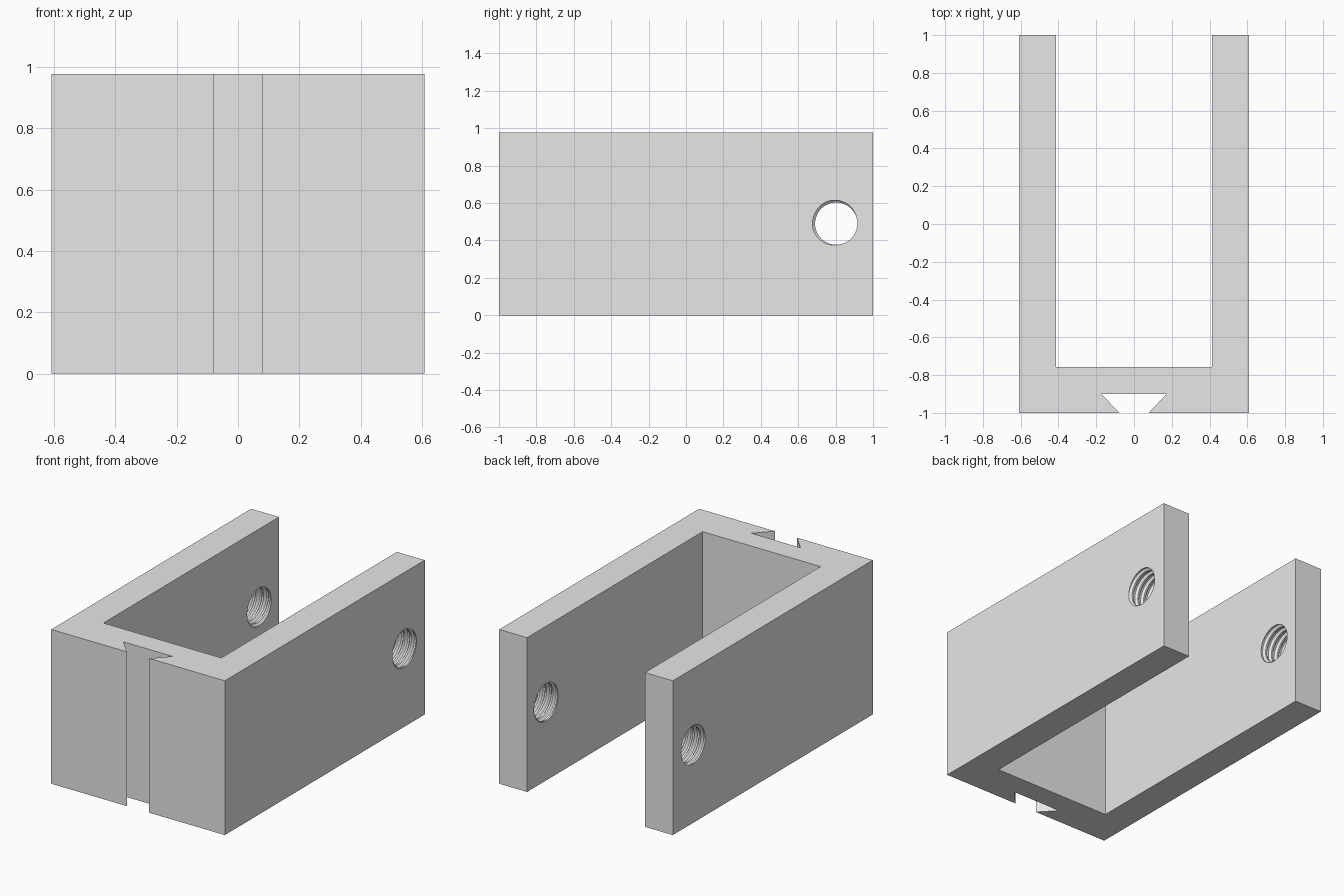
import bpy
import bmesh
from math import cos, sin, tau, radians

cube = bpy.data.objects.get("Cube")
if cube:
    bpy.data.objects.remove(cube, do_unlink=True)

HEIGHT = 0.977
OUTER, INNER = 0.608, 0.413
HOLE_Y, HOLE_Z = 0.803, 0.49
MINOR, MAJOR, PITCH = 0.113, 0.127, 0.045
SEGMENTS, TURNS = 48, 9

grey = bpy.data.materials.new("plain_grey")
grey.use_nodes = True
grey.diffuse_color = (0.8, 0.8, 0.8, 1)
grey.node_tree.nodes["Principled BSDF"].inputs["Base Color"].default_value = (0.8, 0.8, 0.8, 1)


def make_object(name, bm):
    bmesh.ops.recalc_face_normals(bm, faces=bm.faces)
    mesh = bpy.data.meshes.new(name)
    bm.to_mesh(mesh)
    bm.free()
    mesh.materials.append(grey)
    obj = bpy.data.objects.new(name, mesh)
    bpy.context.collection.objects.link(obj)
    return obj


def make_bracket():
    # Half of the U-shaped outline with its dovetail slot, then mirrored
    half = [(0.172, -0.9), (0.078, -1), (OUTER, -1), (OUTER, 1), (INNER, 1), (INNER, -0.757)]
    outline = half + [(-x, y) for x, y in reversed(half)]
    bm = bmesh.new()
    face = bm.faces.new([bm.verts.new((x, y, 0)) for x, y in outline])
    extruded = bmesh.ops.extrude_face_region(bm, geom=[face])
    top = [g for g in extruded["geom"] if isinstance(g, bmesh.types.BMVert)]
    bmesh.ops.translate(bm, verts=top, vec=(0, 0, HEIGHT))
    return make_object("clevis_bracket", bm)


def make_tap(name, start):
    # Closed screw-shaped solid whose edges follow the thread helix
    bm = bmesh.new()
    radii = (MINOR, MAJOR, MAJOR, MINOR)
    rows = 4 * TURNS
    grid = {}
    for j in range(SEGMENTS):
        a = tau * j / SEGMENTS
        for k in range(rows + (5 if j == 0 else 1)):
            r = radii[k % 4]
            x = start + PITCH * (k / 4 + j / SEGMENTS)
            grid[k, j] = bm.verts.new((x, HOLE_Y + r * cos(a), HOLE_Z + r * sin(a)))

    def vert(k, j):
        return grid[k + 4, 0] if j == SEGMENTS else grid[k, j]

    for j in range(SEGMENTS):
        for k in range(rows):
            bm.faces.new((vert(k, j), vert(k + 1, j), vert(k + 1, j + 1), vert(k, j + 1)))
    # Fan caps close both ends, including the step of the helix
    for k in (0, rows):
        hub = bm.verts.new((start + PITCH * (k / 4 + 0.5), HOLE_Y, HOLE_Z))
        loop = [vert(k, j) for j in range(SEGMENTS)] + [vert(k + s, 0) for s in (4, 3, 2, 1)]
        for i, v in enumerate(loop):
            bm.faces.new((hub, v, loop[(i + 1) % len(loop)]))
    tap = make_object(name, bm)
    tap.hide_render = True
    return tap


bracket = make_bracket()
bpy.context.view_layer.objects.active = bracket
bracket.select_set(True)

# Threaded hole through each arm, both on the same helix
first = OUTER - PITCH * (6 + 0.375 + 150 / 360)
for name, start in (("left_hole_tap", first), ("right_hole_tap", first - 23 * PITCH)):
    tap = make_tap(name, start)
    cut = bracket.modifiers.new(name, "BOOLEAN")
    cut.operation = "DIFFERENCE"
    cut.solver = "EXACT"
    cut.object = tap
    bpy.ops.object.modifier_apply(modifier=cut.name)
    bpy.data.objects.remove(tap, do_unlink=True)

bpy.ops.object.shade_smooth_by_angle(angle=radians(30))
